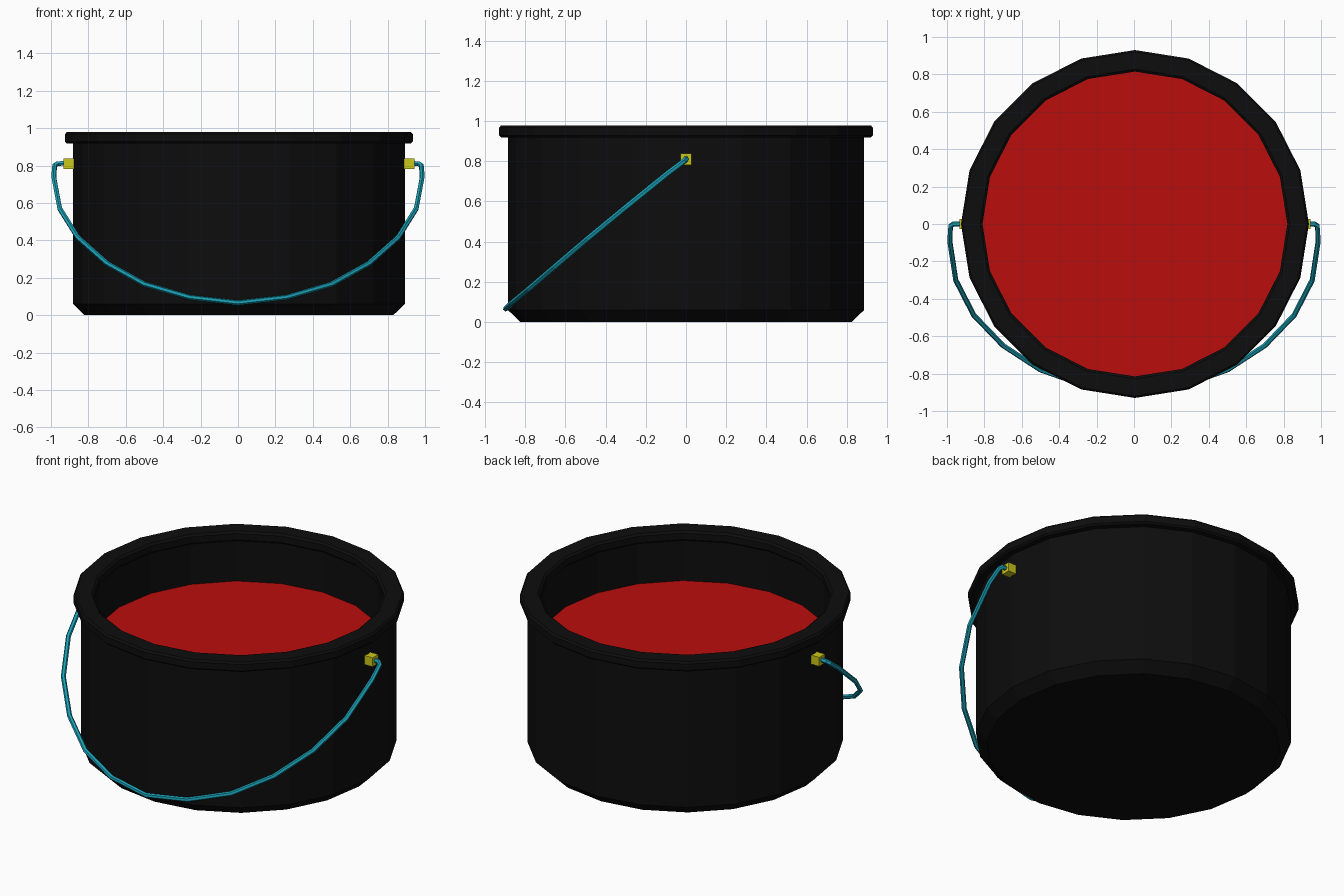
import bpy, bmesh, math

if "Cube" in bpy.data.objects:
    bpy.data.objects.remove(bpy.data.objects["Cube"])

SIDES = 20
CX = 0.005  # bucket sits a hair to the right of the handle's centre


def material(name, rgb):
    m = bpy.data.materials.new(name)
    m.diffuse_color = (*rgb, 1)
    m.use_nodes = True
    m.node_tree.nodes["Principled BSDF"].inputs["Base Color"].default_value = m.diffuse_color
    return m


black = material("black", (0.004, 0.004, 0.004))
red = material("red", (0.5, 0.004, 0.004))
yellow = material("yellow", (0.6, 0.57, 0.01))
teal = material("teal", (0.01, 0.36, 0.48))


def add_mesh(name, bm, mat):
    bmesh.ops.recalc_face_normals(bm, faces=bm.faces)
    me = bpy.data.meshes.new(name)
    bm.to_mesh(me)
    bm.free()
    me.materials.append(mat)
    ob = bpy.data.objects.new(name, me)
    bpy.context.collection.objects.link(ob)
    return ob


def lathe(name, profile, mat):
    """Turn an (r, z) profile round z and cap both ends."""
    bm = bmesh.new()
    rings = []
    for r, z in profile:
        angles = [2 * math.pi * i / SIDES for i in range(SIDES)]
        rings.append([bm.verts.new((CX + r * math.cos(a), r * math.sin(a), z)) for a in angles])
    for a, b in zip(rings, rings[1:]):
        for i in range(SIDES):
            j = (i + 1) % SIDES
            bm.faces.new((a[i], a[j], b[j], b[i]))
    bm.faces.new(rings[0])
    bm.faces.new(rings[-1])
    return add_mesh(name, bm, mat)


# Bucket: chamfered base, straight wall, rolled rim, inner wall and floor
lathe("bucket", [(0.825, 0), (0.887, 0.06), (0.887, 0.918), (0.92, 0.918), (0.93, 0.928),
                 (0.93, 0.968), (0.92, 0.979), (0.828, 0.979), (0.815, 0.968),
                 (0.815, 0.928), (0.825, 0.918), (0.825, 0.02)], black)

# Liquid filling the bucket
lathe("paint", [(0.822, 0.025), (0.822, 0.67)], red)

# Handle lugs
for side, label in ((-1, "left"), (1, "right")):
    bm = bmesh.new()
    bmesh.ops.create_cube(bm, size=0.056)
    bmesh.ops.translate(bm, verts=bm.verts, vec=(CX + side * 0.91, 0, 0.81))
    add_mesh("lug_" + label, bm, yellow)

# Wire handle: half path mirrored, resting tilted against the front
half = [(0.91, 0, 0.813), (0.965, 0, 0.81), (0.98, -0.01, 0.80), (0.985, -0.09, 0.74),
        (0.953, -0.30, 0.57), (0.857, -0.487, 0.416), (0.70, -0.65, 0.277),
        (0.50, -0.78, 0.166), (0.26, -0.865, 0.096)]
path = [(-x, y, z) for x, y, z in half] + [(0, -0.897, 0.066)] + half[::-1]
cu = bpy.data.curves.new("handle", "CURVE")
cu.dimensions = "3D"
cu.bevel_depth = 0.014
cu.bevel_resolution = 1
cu.use_fill_caps = True
sp = cu.splines.new("POLY")
sp.points.add(len(path) - 1)
for p, co in zip(sp.points, path):
    p.co = (*co, 1)
sp.use_smooth = False
cu.materials.append(teal)
bpy.context.collection.objects.link(bpy.data.objects.new("handle", cu))
